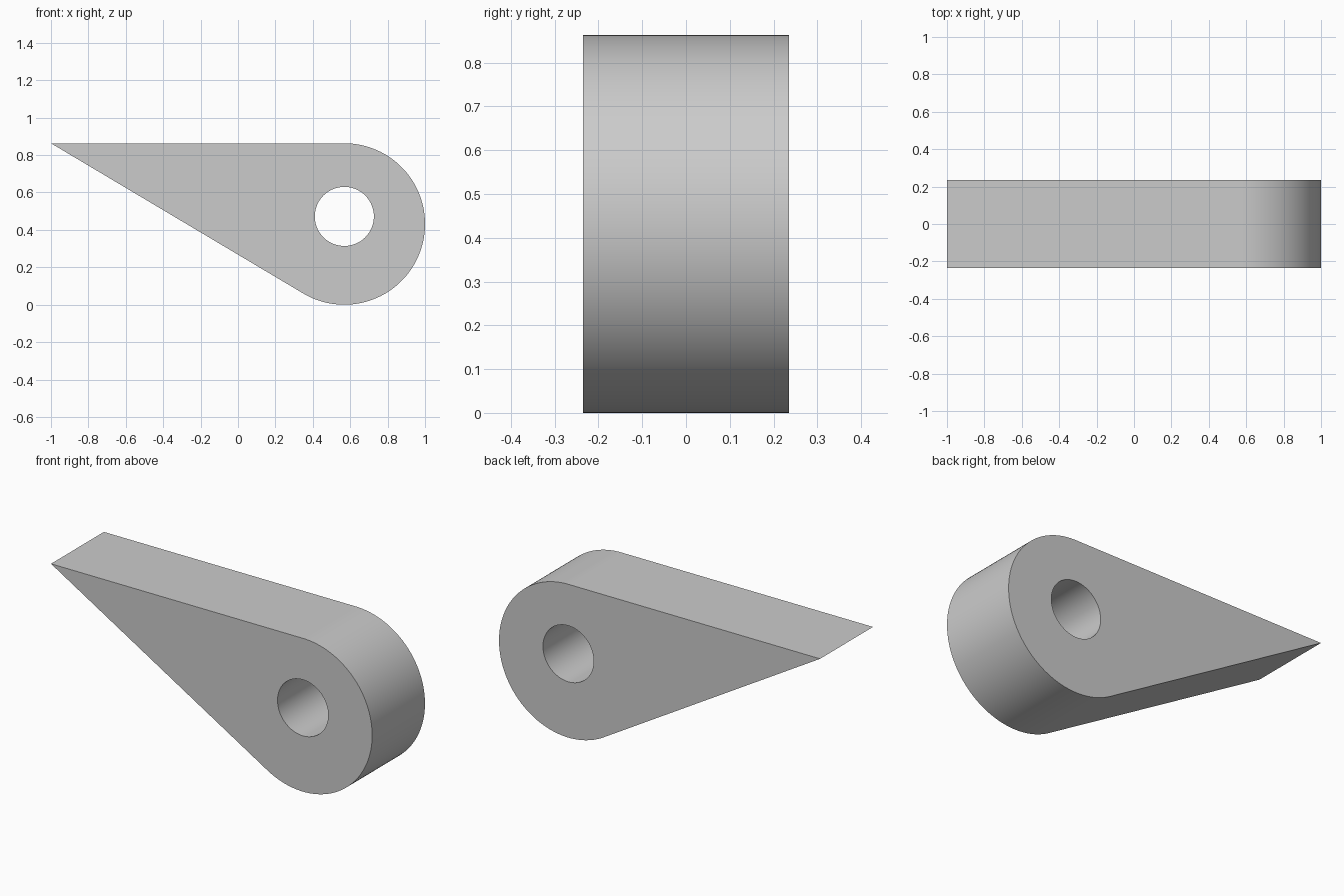
import bpy, bmesh, math
from mathutils import Vector

if "Cube" in bpy.data.objects:
    bpy.data.objects.remove(bpy.data.objects["Cube"], do_unlink=True)

RADIUS = 0.4315
CENTRE_X = 1 - RADIUS
HALF_DEPTH = 0.235
TIP = (-1, 2 * RADIUS)


def arc(cx, cz, r, start, end, steps):
    """Points on an arc in the x-z plane, both ends included."""
    angles = [start + (end - start) * i / steps for i in range(steps + 1)]
    return [(cx + r * math.cos(a), cz + r * math.sin(a)) for a in angles]


def add_loop(bm, points):
    verts = [bm.verts.new((x, -HALF_DEPTH, z)) for x, z in points]
    return [bm.edges.new((v, verts[i - 1])) for i, v in enumerate(verts)]


# Plain grey material
grey = bpy.data.materials.new("plain grey")
grey.use_nodes = True
colour = (0.6, 0.6, 0.6, 1)
grey.diffuse_color = colour
grey.node_tree.nodes["Principled BSDF"].inputs["Base Color"].default_value = colour

# Teardrop outline: rounded end with two tangent lines meeting at the tip
taper = 2 * math.atan2(RADIUS, CENTRE_X - TIP[0])
outline = [TIP] + arc(CENTRE_X, RADIUS, RADIUS, -math.pi / 2 - taper, math.pi / 2, 96)

# Pivot hole, slightly above the centre of the rounded end
hole = arc(CENTRE_X, 0.472, 0.158, 0, 2 * math.pi, 64)[:-1]

# Fill between both loops and extrude through the depth
bm = bmesh.new()
edges = add_loop(bm, outline) + add_loop(bm, hole)
bmesh.ops.triangle_fill(bm, edges=edges, use_beauty=True, normal=(0, -1, 0))
result = bmesh.ops.extrude_face_region(bm, geom=bm.faces[:])
moved = [g for g in result["geom"] if isinstance(g, bmesh.types.BMVert)]
bmesh.ops.translate(bm, verts=moved, vec=Vector((0, 2 * HALF_DEPTH, 0)))
bmesh.ops.recalc_face_normals(bm, faces=bm.faces[:])

mesh = bpy.data.meshes.new("teardrop_lever")
bm.to_mesh(mesh)
bm.free()
mesh.materials.append(grey)
lever = bpy.data.objects.new("teardrop_lever", mesh)
bpy.context.collection.objects.link(lever)

# Smooth round walls, sharp rims
for other in bpy.context.selected_objects:
    other.select_set(False)
bpy.context.view_layer.objects.active = lever
lever.select_set(True)
bpy.ops.object.shade_smooth_by_angle(angle=math.radians(25))
